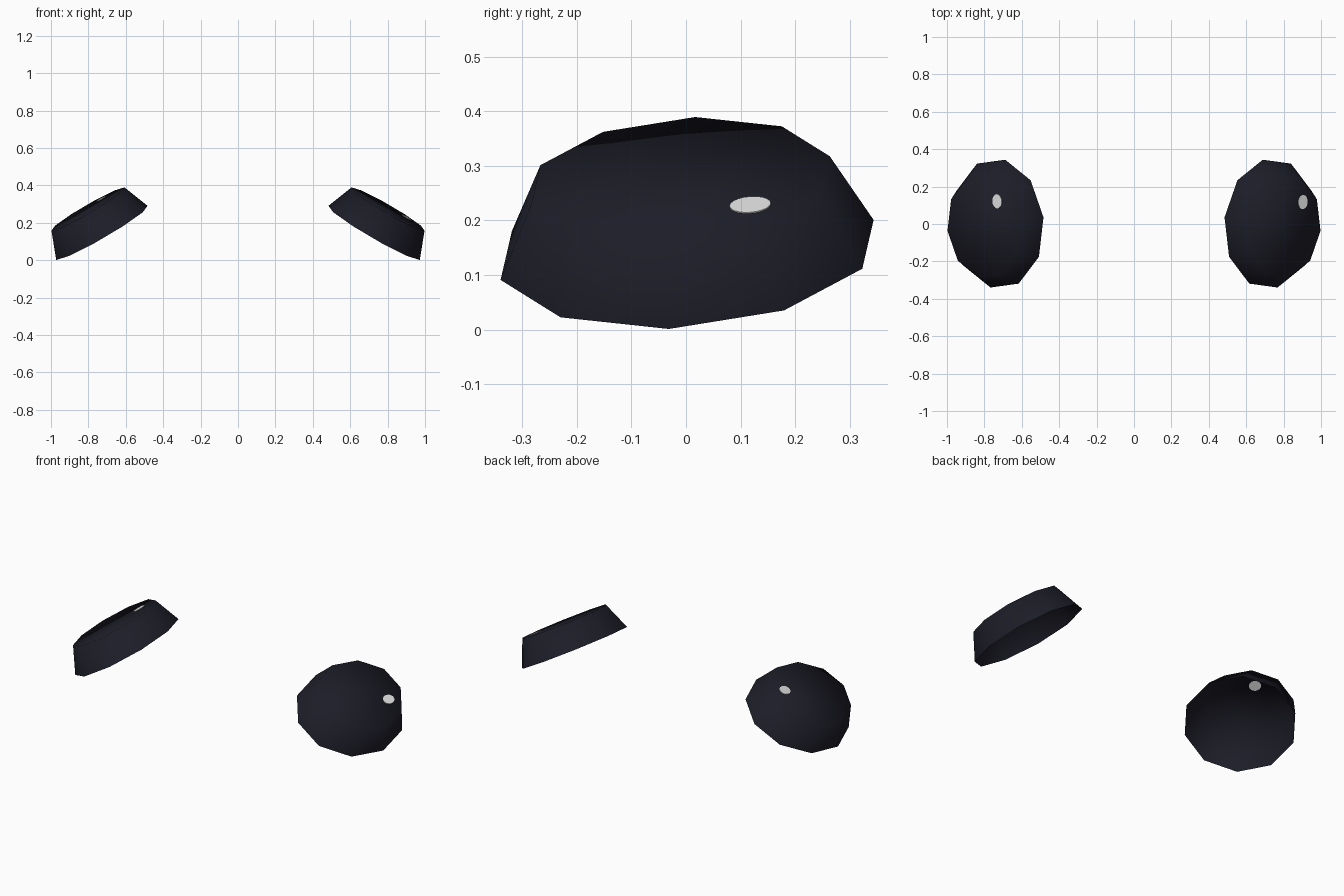
import bpy
import bmesh
from math import radians
from mathutils import Matrix, Vector

if "Cube" in bpy.data.objects:
    bpy.data.objects.remove(bpy.data.objects["Cube"])


def material(name, colour):
    m = bpy.data.materials.new(name)
    m.use_nodes = True
    m.diffuse_color = colour
    m.node_tree.nodes["Principled BSDF"].inputs["Base Color"].default_value = colour
    return m


dark = material("dark navy", (0.012, 0.012, 0.021, 1))
white = material("highlight white", (0.78, 0.78, 0.78, 1))

# Tilted frame of one eye: across, along and outward axes
across = Vector((0.865, 0, -0.502))
outward = Vector((0.5, -0.081, 0.862)).normalized()
along = outward.cross(across).normalized()
across = along.cross(outward)
frame = Matrix((across, along, outward)).transposed().to_4x4()
BASE = Vector((0.728, 0.002, 0.146))
DEPTH = 0.148


def add_part(name, bm, mat, matrix):
    bm.transform(matrix)
    if matrix.determinant() < 0:
        bmesh.ops.reverse_faces(bm, faces=bm.faces)
    mesh = bpy.data.meshes.new(name)
    bm.to_mesh(mesh)
    bm.free()
    mesh.materials.append(mat)
    ob = bpy.data.objects.new(name, mesh)
    bpy.context.collection.objects.link(ob)
    return ob


def build_eye(side, name, spot):
    mirror = Matrix.Diagonal((side, 1, 1, 1))
    place = mirror @ Matrix.Translation(BASE) @ frame

    # Ten-sided tapered oval cup, open on the inner side
    bm = bmesh.new()
    bmesh.ops.create_cone(bm, cap_ends=True, segments=10, radius1=1, radius2=0.8, depth=DEPTH)
    back = min(bm.faces, key=lambda f: f.calc_center_median().z)
    bmesh.ops.delete(bm, geom=[back], context="FACES")
    shape = (Matrix.Translation((0, 0, DEPTH / 2)) @ Matrix.Diagonal((0.285, 0.351, 1, 1))
             @ Matrix.Rotation(radians(12.5), 4, "Z"))
    eye = add_part(name, bm, dark, place @ shape)
    eye.data.shade_smooth()

    # Thin oval glint on the outer face
    bm = bmesh.new()
    bmesh.ops.create_cone(bm, cap_ends=True, segments=20, radius1=1, radius2=1, depth=0.003)
    shape = (Matrix.Translation((spot[0], spot[1], DEPTH + 0.001))
             @ Matrix.Diagonal((0.029, 0.038, 1, 1)))
    add_part(name + "_glint", bm, white, place @ shape)


build_eye(1, "left_eye", (0.11, 0.128))
build_eye(-1, "right_eye", (-0.088, 0.132))
